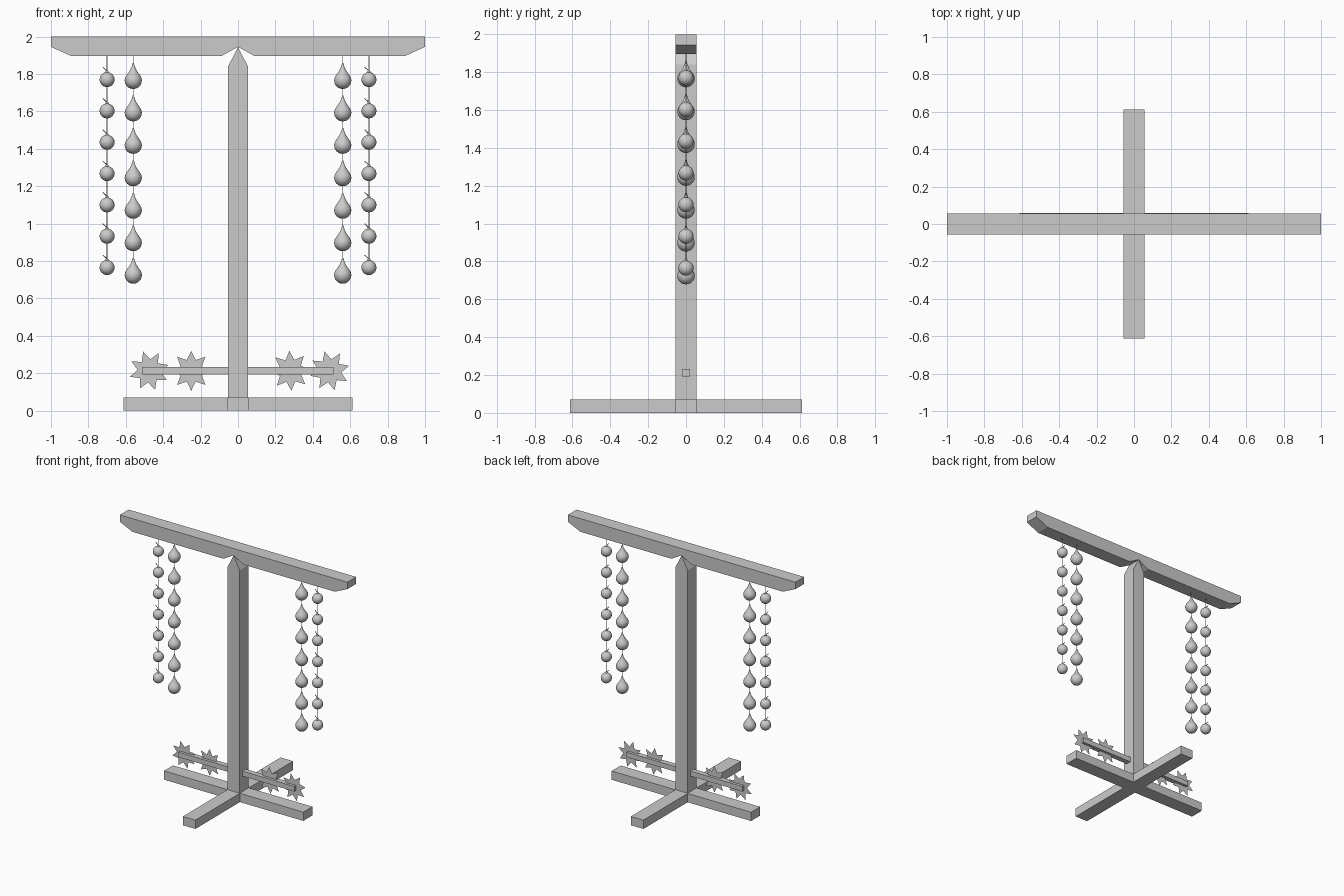
import bpy, bmesh
from math import sin, cos, pi

if "Cube" in bpy.data.objects:
    bpy.data.objects.remove(bpy.data.objects["Cube"])


def finish(bm, name, smooth=False):
    bmesh.ops.recalc_face_normals(bm, faces=bm.faces)
    me = bpy.data.meshes.new(name)
    bm.to_mesh(me)
    bm.free()
    ob = bpy.data.objects.new(name, me)
    bpy.context.collection.objects.link(ob)
    if smooth:
        for p in me.polygons:
            p.use_smooth = True
    return ob


def prism(name, outline, y0, y1):
    """Extrude an x-z outline along y (flat sheet when y0 == y1)."""
    bm = bmesh.new()
    face = bm.faces.new([bm.verts.new((x, y0, z)) for x, z in outline])
    if y1 > y0:
        ext = bmesh.ops.extrude_face_region(bm, geom=[face])
        moved = [v for v in ext["geom"] if isinstance(v, bmesh.types.BMVert)]
        bmesh.ops.translate(bm, vec=(0, y1 - y0, 0), verts=moved)
    return finish(bm, name)


def box(name, x, y0, y1, z0, z1):
    return prism(name, [(-x, z0), (x, z0), (x, z1), (-x, z1)], y0, y1)


def lathe(name, profile, x, z, steps=24):
    """Revolve an (r, z) profile around a vertical axis."""
    bm = bmesh.new()
    verts = [bm.verts.new((r, 0, h)) for r, h in profile]
    edges = [bm.edges.new(pair) for pair in zip(verts, verts[1:])]
    bmesh.ops.spin(bm, geom=verts + edges, cent=(0, 0, 0), axis=(0, 0, 1),
                   angle=2 * pi, steps=steps)
    bmesh.ops.remove_doubles(bm, verts=bm.verts, dist=1e-5)
    ob = finish(bm, name, True)
    ob.location = (x, 0, z)
    return ob


# Top beam with chamfered ends and a notch over the post
half = [(1, 2), (1, 1.945), (0.89, 1.895), (0.09, 1.895)]
prism("top_beam", half + [(0, 1.945)] + [(-x, z) for x, z in reversed(half)], -0.055, 0.055)

# Post with a ridge-shaped top
prism("post", [(-0.053, 0), (0.053, 0), (0.053, 1.84), (0, 1.945), (-0.053, 1.84)],
      -0.055, 0.055)

# Crossed feet
box("base_foot_wide", 0.613, -0.055, 0.058, 0, 0.07)
box("base_foot_deep", 0.055, -0.613, 0.613, 0, 0.07)

# Lower rod with flat stars
box("lower_rod", 0.51, -0.021, 0.021, 0.193, 0.233)
for i, (cx, turn) in enumerate([(-0.475, 0.3), (-0.25, 0.0), (0.28, 0.05), (0.49, 0.25)]):
    pts = []
    for k in range(16):
        r = 0.062 if k % 2 else 0.107
        a = pi / 2 + turn + k * pi / 8
        pts.append((cx + r * cos(a), 0.213 + r * sin(a)))
    prism(f"star_{i}", pts, 0, 0)

# Hanging strands
ball = [(0.04 * sin(pi * k / 12), -0.04 * cos(pi * k / 12)) for k in range(13)]
tear = [(0.046 * sin(pi * k / 12), 0.046 - 0.046 * cos(pi * k / 12)) for k in range(8)]
tear += [(0.038, 0.071), (0.027, 0.086), (0.017, 0.101), (0.009, 0.118), (0.004, 0.136), (0, 0.142)]
cap = [(0, 0.034), (0.008, 0.036), (0.008, 0.046), (0, 0.049)]
wire = [(0, 0), (0.0025, 0), (0.0025, 1), (0, 1)]
for s, side in ((-1, "left"), (1, "right")):
    for label, x, low in (("drop", 0.56, 0.72), ("ball", 0.70, 0.765)):
        w = lathe(f"{side}_{label}_wire", wire, s * x, low, 6)
        w.scale.z = 1.895 - low
    for i in range(7):
        lathe(f"{side}_drop_{i}", tear, s * 0.56, 1.72 - 0.1735 * i)
        z = 1.77 - 0.1675 * i
        lathe(f"{side}_ball_{i}", ball, s * 0.70, z)
        lathe(f"{side}_ball_cap_{i}", cap, s * 0.70, z, 10)
        # Small slanted hook above each ball
        hook = lathe(f"{side}_ball_hook_{i}", wire, s * 0.70, z + 0.045, 6)
        hook.scale.z = 0.032
        hook.rotation_euler.y = -0.8
